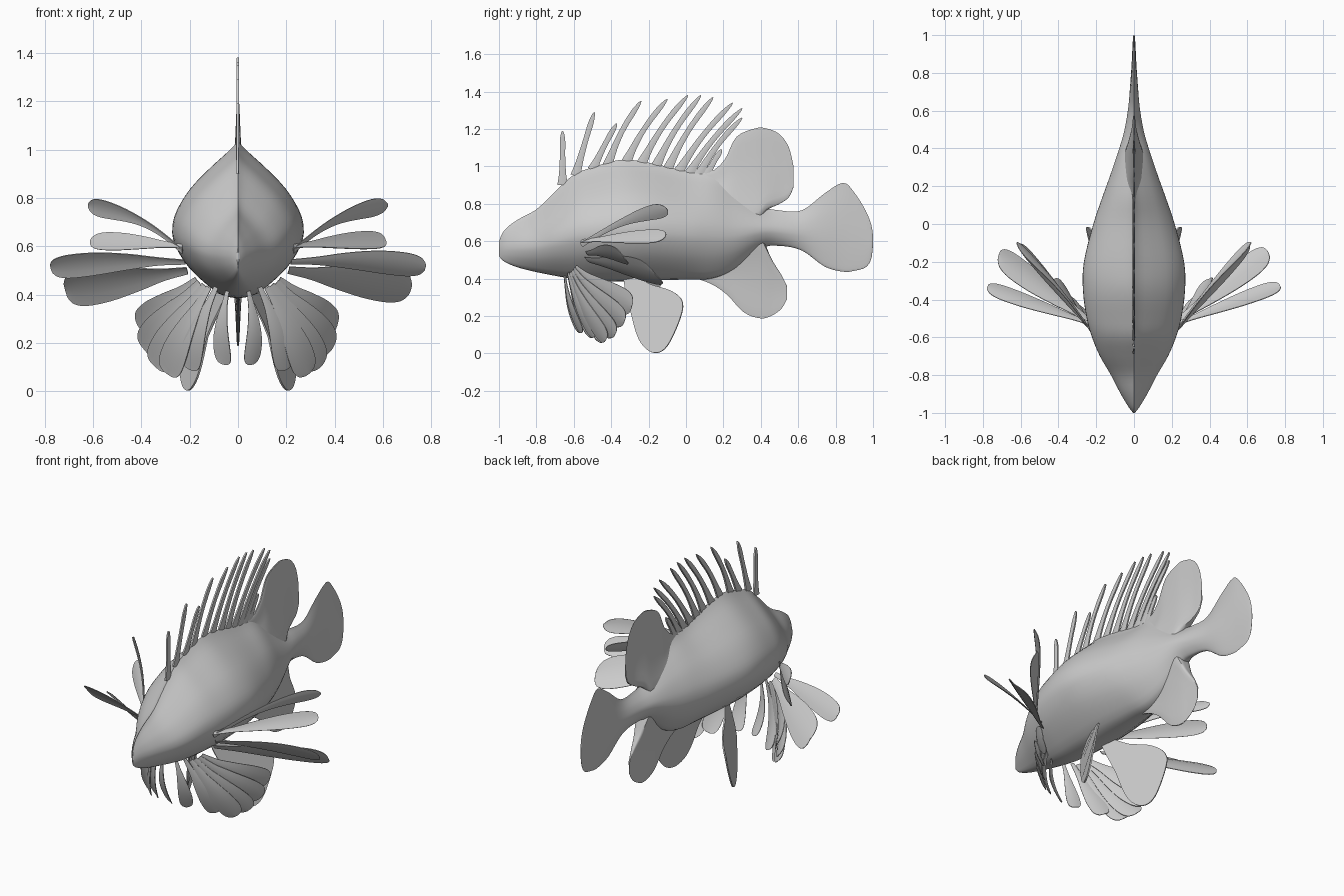
import bpy
import math
from mathutils import Vector

if "Cube" in bpy.data.objects:
    bpy.data.objects.remove(bpy.data.objects["Cube"], do_unlink=True)

grey = bpy.data.materials.new("plain_grey")
grey.use_nodes = True
grey.diffuse_color = (0.6, 0.6, 0.6, 1)
grey.node_tree.nodes["Principled BSDF"].inputs["Base Color"].default_value = (0.6, 0.6, 0.6, 1)


def make(name, verts, faces, thickness=0):
    mesh = bpy.data.meshes.new(name)
    mesh.from_pydata(verts, [], faces)
    mesh.materials.append(grey)
    obj = bpy.data.objects.new(name, mesh)
    bpy.context.collection.objects.link(obj)
    bpy.ops.object.select_all(action='DESELECT')
    obj.select_set(True)
    bpy.context.view_layer.objects.active = obj
    if thickness:
        solid = obj.modifiers.new("thickness", 'SOLIDIFY')
        solid.thickness = thickness
        solid.offset = 0
        bpy.ops.object.modifier_apply(modifier=solid.name)
    bpy.ops.object.shade_smooth_by_angle(angle=math.radians(50))


def smooth_path(points, steps, closed=False):
    """Catmull-Rom curve through points of any dimension."""
    n = len(points)
    get = (lambda i: points[i % n]) if closed else (lambda i: points[min(max(i, 0), n - 1)])
    out = []
    for i in range(n if closed else n - 1):
        a, b, c, d = (Vector(get(i + k)) for k in (-1, 0, 1, 2))
        for s in range(steps):
            t = s / steps
            out.append(b + (c - a) * t / 2 + (a - b * 2.5 + c * 2 - d / 2) * t**2
                       + (b * 1.5 - c * 1.5 + (d - a) / 2) * t**3)
    return out if closed else out + [Vector(points[-1])]


def grid_faces(rows, cols, wrap=False):
    return [(r * cols + c, r * cols + (c + 1) % cols, (r + 1) * cols + (c + 1) % cols, (r + 1) * cols + c)
            for r in range(rows - 1) for c in range(cols if wrap else cols - 1)]


def loft(name, stations, section):
    """Mirrored section (height, width) swept through stations (y, bottom, top, half width)."""
    half = smooth_path(section, 3)
    ring = [(s, w) for s, w in half] + [(s, -w) for s, w in half[-2:0:-1]]
    rows = smooth_path(stations, 4)
    verts = [(w * hw, y, lo + (hi - lo) * s) for y, lo, hi, hw in rows for s, w in ring]
    cols = len(ring)
    faces = grid_faces(len(rows), cols, wrap=True)
    faces += [tuple(reversed(range(cols))), tuple(range(len(verts) - cols, len(verts)))]
    make(name, verts, faces)


def blade(name, base, tip, width, across, bow, outline, thickness):
    """Curved, cupped strip whose width follows an outline along its length."""
    base, tip, across, bow = (Vector(v) for v in (base, tip, across, bow))
    across = across.normalized()
    normal = (tip - base).cross(across).normalized()
    rows = smooth_path(outline, 4)
    verts = []
    for t, w in rows:
        centre = base.lerp(tip, t) + bow * math.sin(math.pi * t)
        for k in (-1, -0.5, 0, 0.5, 1):
            verts.append(centre + across * k * w * width / 2 + normal * k * k * w * width * 0.06)
    make(name, verts, grid_faces(len(rows), 5), thickness)


# Body flowing into the tail fin
body_section = [(0, 0), (.03, .3), (.19, .74), (.34, .96), (.45, 1), (.56, .93),
                (.7, .72), (.83, .42), (.94, .13), (1, 0)]
loft("body", [(-1, .52, .60, .004), (-.97, .49, .66, .028), (-.9, .46, .715, .07), (-.8, .435, .77, .122),
              (-.7, .415, .865, .18), (-.6, .398, .955, .222), (-.5, .39, .995, .25), (-.35, .385, 1.035, .27),
              (-.2, .39, 1.02, .265), (0, .395, .975, .215), (.14, .4, .955, .168), (.26, .45, .885, .125),
              (.4, .56, .79, .078), (.5, .575, .765, .05), (.62, .55, .765, .03), (.74, .465, .855, .02),
              (.84, .437, .912, .013), (.9, .442, .86, .01), (.96, .46, .765, .007), (.99, .505, .69, .005),
              (1, .58, .63, .002)], body_section)

# Median fins, thick at the body and thin at the rim
fin_section = [(0, 0), (.03, .9), (.3, .55), (.6, .25), (.97, .1), (1, 0)]
loft("rear_dorsal_fin", [(.08, .8, .96, .05), (.15, .8, .98, .06), (.21, .78, 1.04, .062), (.27, .73, 1.155, .06),
                         (.37, .7, 1.2, .055), (.43, .765, 1.2, .035), (.5, .8, 1.17, .015), (.55, .835, 1.1, .008),
                         (.575, .89, 1.0, .004)], fin_section)
loft("anal_fin", [(.06, .4, .55, .05), (.14, .37, .58, .06), (.22, .315, .62, .062), (.31, .222, .65, .06),
                  (.4, .19, .62, .05), (.46, .205, .5, .025), (.51, .24, .42, .01), (.54, .29, .36, .004)],
     [(1 - s, w) for s, w in reversed(fin_section)])

# Dorsal spines: base y, base z, tip y, tip z
spines = [(-.66, .9, -.66, 1.19), (-.59, .95, -.49, 1.29), (-.5, .98, -.37, 1.23), (-.42, 1.0, -.24, 1.35),
          (-.32, 1.02, -.1, 1.36), (-.24, 1.01, .01, 1.38), (-.16, 1.0, .08, 1.38), (-.1, .98, .145, 1.37),
          (-.04, .97, .25, 1.34), (.01, .95, .3, 1.31), (.06, .94, .3, 1.26), (.1, .93, .19, 1.09)]
spine_shape = [(0, 1.5), (.2, 1), (.5, .75), (.8, .75), (.95, .4), (1, .05)]
for i, (y0, z0, y1, z1) in enumerate(spines):
    along = Vector((0, y1 - y0, z1 - z0)).normalized()
    across = (0, along.z, -along.y)
    blade(f"dorsal_spine_{i + 1}", (0, y0, z0), (0, y1, z1), .036, across,
          (0, -.015 if y1 > y0 + .15 else 0, .008), spine_shape, .01)

# Pectoral rays: base, tip, width, width direction, bow
upper_rays = [((.23, -.56, .58), (.62, -.1, .77), .085, (0, .5, -.8), (-.02, 0, .03)),
              ((.23, -.56, .6), (.61, -.11, .625), .085, (-.3, .4, .8), (0, 0, .005)),
              ((.22, -.53, .535), (.775, -.33, .51), .12, (-.2, .6, -.8), (0, 0, .015)),
              ((.21, -.53, .5), (.715, -.16, .42), .19, (-.2, .6, -.7), (0, 0, 0))]
lower_rays = [((.04, -.65, .43), (.055, -.56, .11), .075), ((.09, -.63, .43), (.2, -.49, .09), .1),
              ((.12, -.62, .43), (.29, -.43, .07), .12), ((.14, -.61, .44), (.34, -.38, .1), .13),
              ((.16, -.6, .45), (.385, -.33, .17), .14), ((.17, -.59, .46), (.4, -.29, .25), .15)]
ray_shape = [(0, .2), (.2, .35), (.4, .65), (.65, .95), (.85, 1), (.95, .8), (.99, .45), (1, .15)]
stalk_shape = [(0, .3), (.25, .3), (.5, .5), (.75, .9), (.88, 1), (.96, .75), (1, .15)]
pelvic_outline = [(-.33, .43), (-.19, .37), (-.08, .335), (-.02, .28), (-.03, .19), (-.1, .04), (-.17, .003),
                  (-.24, .055), (-.285, .18)]

for side, sign in (("left", 1), ("right", -1)):
    def mirrored(v):
        return (v[0] * sign, v[1], v[2])

    for i, (base, tip, width, across, bow) in enumerate(upper_rays):
        blade(f"{side}_upper_pectoral_ray_{i + 1}", mirrored(base), mirrored(tip), width,
              mirrored(across), mirrored(bow), ray_shape if i else stalk_shape, .004)
    for i, (base, tip, width) in enumerate(lower_rays):
        across = (Vector(tip) - Vector(base)).cross(Vector((.45, -1, 0)))
        blade(f"{side}_lower_pectoral_ray_{i + 1}", mirrored(base), mirrored(tip), width,
              mirrored(across), mirrored((.02, -.015, -.01)), ray_shape, .004)
    # Pelvic fin flares outward toward its rear edge
    pelvic = [(sign * (.21 + .45 * (y + .16) - .1 * z - .3 * max(0, z - .25)), y, z)
              for y, z in smooth_path(pelvic_outline, 5, closed=True)]
    make(f"{side}_pelvic_fin", pelvic, [tuple(range(len(pelvic)))], .008)
